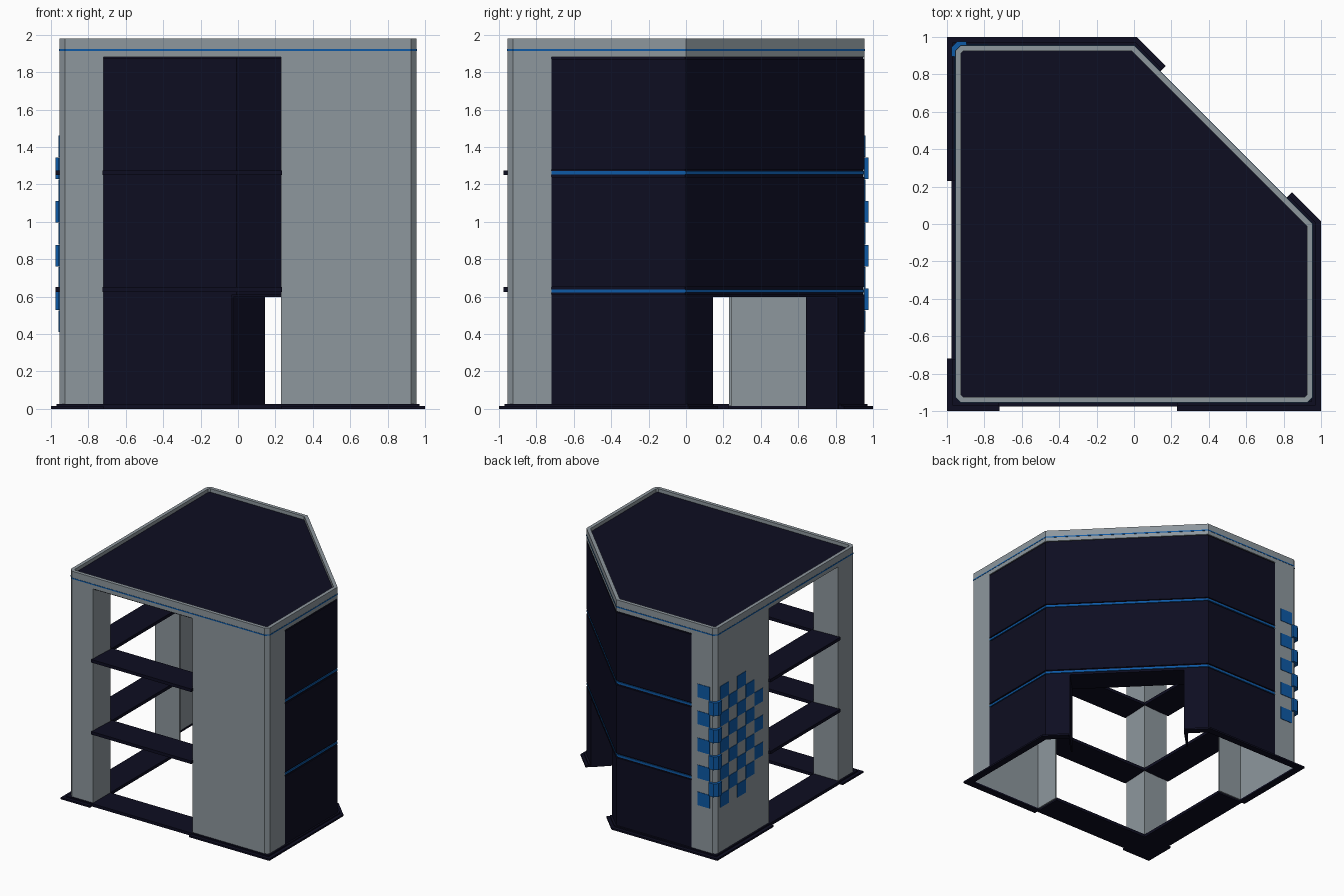
import bpy, bmesh
from mathutils import Vector

old = bpy.data.objects.get("Cube")
if old:
    bpy.data.objects.remove(old, do_unlink=True)


def material(name, color):
    m = bpy.data.materials.new(name)
    m.use_nodes = True
    m.diffuse_color = (*color, 1)
    bsdf = next(n for n in m.node_tree.nodes if n.type == 'BSDF_PRINCIPLED')
    bsdf.inputs["Base Color"].default_value = (*color, 1)
    return m


GREY = material("cool grey", (0.27, 0.31, 0.34))
NAVY = material("dark navy", (0.004, 0.004, 0.015))
BLUE = material("bright blue", (0.004, 0.10, 0.38))


def finish(name, bm, mat):
    bmesh.ops.recalc_face_normals(bm, faces=bm.faces)
    mesh = bpy.data.meshes.new(name)
    bm.to_mesh(mesh)
    bm.free()
    mesh.materials.append(mat)
    ob = bpy.data.objects.new(name, mesh)
    bpy.context.collection.objects.link(ob)
    return ob


def prism(name, pts, z0, z1, mat):
    """Solid with a flat outline between two heights."""
    bm = bmesh.new()
    low = [bm.verts.new((x, y, z0)) for x, y in pts]
    high = [bm.verts.new((x, y, z1)) for x, y in pts]
    bm.faces.new(low)
    bm.faces.new(high)
    for i in range(len(pts)):
        j = (i + 1) % len(pts)
        bm.faces.new((low[i], low[j], high[j], high[i]))
    return finish(name, bm, mat)


def box(name, x0, x1, y0, y1, z0, z1, mat):
    return prism(name, [(x0, y0), (x1, y0), (x1, y1), (x0, y1)], z0, z1, mat)


def offset(pts, t, closed=False):
    """Mitred offset to the left of the path."""
    p = [Vector(q) for q in pts]
    n = len(p)
    out = []
    for i in range(n):
        dirs = []
        if i > 0 or closed:
            dirs.append((p[i] - p[i - 1]).normalized())
        if i < n - 1 or closed:
            dirs.append((p[(i + 1) % n] - p[i]).normalized())
        normals = [Vector((-d.y, d.x)) for d in dirs]
        m = sum(normals, Vector((0, 0))).normalized()
        out.append(tuple(p[i] + m * (t / m.dot(normals[0]))))
    return out


def shell(name, pts, t, z0, z1, mat, closed=False):
    """Wall of even thickness that follows a path."""
    inner = offset(pts, t, closed)
    if not closed:
        return prism(name, list(pts) + inner[::-1], z0, z1, mat)
    bm = bmesh.new()
    rings = [[bm.verts.new((x, y, z)) for x, y in path]
             for path, z in ((pts, z0), (pts, z1), (inner, z1), (inner, z0))]
    for a in range(4):
        r, s = rings[a], rings[(a + 1) % 4]
        for i in range(len(pts)):
            j = (i + 1) % len(pts)
            bm.faces.new((r[i], r[j], s[j], s[i]))
    return finish(name, bm, mat)


def flip(pts):
    """Mirror a path across the diagonal through the front right corner."""
    return [(y, x) for x, y in reversed(pts)]


def both(make, names, pts, *args):
    make(names[0], pts, *args)
    make(names[1], flip(pts), *args)


W, C = 0.955, 0.925          # wall face and start of the corner chamfer
A, B = 0.72, 0.23            # edges of the open bays
DOOR = (0.82, 0.135)
TOP = 1.88

# Grey corner walls, each with a return beside its open bay
both(shell, ("front_wall", "side_wall"),
     [(B, -A), (B, -W), (C, -W), (W, -C), (W, -A)], 0.012, 0.015, TOP, GREY)
prism("corner_pillar", [(-W, -C), (-C, -W), (-A, -W), (-A, -A), (-W, -A)],
      0.015, TOP, GREY)

# Dark cladding in three bands over a recessed core
facade = [(W, -A), (W, 0), (0, W), (-A, W)]
core = offset(facade, 0.01)
shell("cladding_core", core, 0.012, 0.6, TOP, NAVY)
shell("middle_cladding", facade, 0.015, 0.65, 1.24, NAVY)
shell("upper_cladding", facade, 0.015, 1.28, 1.87, NAVY)
both(shell, ("lower_cladding_left", "lower_cladding_back"),
     [(W, -A), (W, 0), DOOR], 0.02, 0.015, 0.61, NAVY)
for i, z in enumerate((0.63, 1.262)):
    shell(f"blue_line_{i + 1}", offset(facade, 0.002), 0.01, z - 0.009, z + 0.009, BLUE)

# Doorway lining
both(shell, ("door_jamb_left", "door_jamb_right"),
     [DOOR, (0.65, -0.035)], -0.012, 0, 0.61, NAVY)
prism("door_head", [DOOR, DOOR[::-1], (-0.035, 0.65), (0.65, -0.035)], 0.597, 0.612, NAVY)

# Shelves across the open bays
for i, z in enumerate((0.638, 1.262)):
    bay = [(-A - 0.005, -0.975), (B + 0.005, -0.975), (B + 0.005, -0.71), (-0.71, -0.71)]
    both(prism, (f"front_shelf_{i + 1}", f"side_shelf_{i + 1}"), bay,
         z - 0.013, z + 0.013, NAVY)

# Base plates and sills
both(shell, ("base_flange_front", "base_flange_side"),
     [(B, -1), (1, -1), (1, 0.015), (0.845, 0.17)], 0.06, 0, 0.015, NAVY)
both(shell, ("base_step_front", "base_step_side"),
     [(B, -0.97), (0.97, -0.97), (0.97, 0.01), (0.83, 0.15)], 0.02, 0.01, 0.025, NAVY)
box("pillar_base", -1, -A, -1, -A, 0, 0.015, NAVY)
box("pillar_base_step", -0.97, -A, -0.97, -A, 0.01, 0.025, NAVY)
both(prism, ("front_sill", "side_sill"),
     [(-A, -0.97), (B, -0.97), (B, -A), (-A, -A)], 0, 0.025, NAVY)

# Roof slab, parapet and its blue line
outline = [(-W, -C), (-C, -W), (C, -W), (W, -C), (W, 0), (0, W), (-C, W), (-W, C)]
prism("roof_slab", offset(outline, 0.01, True), 1.872, 1.95, NAVY)
shell("parapet", outline, 0.03, TOP, 1.98, GREY, True)
shell("parapet_line", offset(outline, -0.002, True), 0.01, 1.914, 1.924, BLUE, True)

# Checkered plates wrapped around the back right corner
S = 0.117
ROW0 = 0.41


def row_z(r):
    return ROW0 + r * S, ROW0 + r * S + S - 0.002


for r in range(9):
    z0, z1 = row_z(r)
    if r % 2:
        h = W - S / 2
        shell(f"corner_check_{r}", [(-h, 0.975), (-0.945, 0.975), (-0.975, 0.945), (-0.975, h)],
              0.025, z0, z1, BLUE)
    else:
        x = -W + S / 2
        box(f"back_check_{r}", x, x + S, 0.95, 0.959, z0, z1, BLUE)
    for k in range(5):
        if (r + k) % 2 or (k == 4 and r in (0, 8)):
            continue
        y = W - S / 2 - k * S
        box(f"side_check_{k}_{r}", -0.959, -0.95, y - S, y, z0, z1, BLUE)
